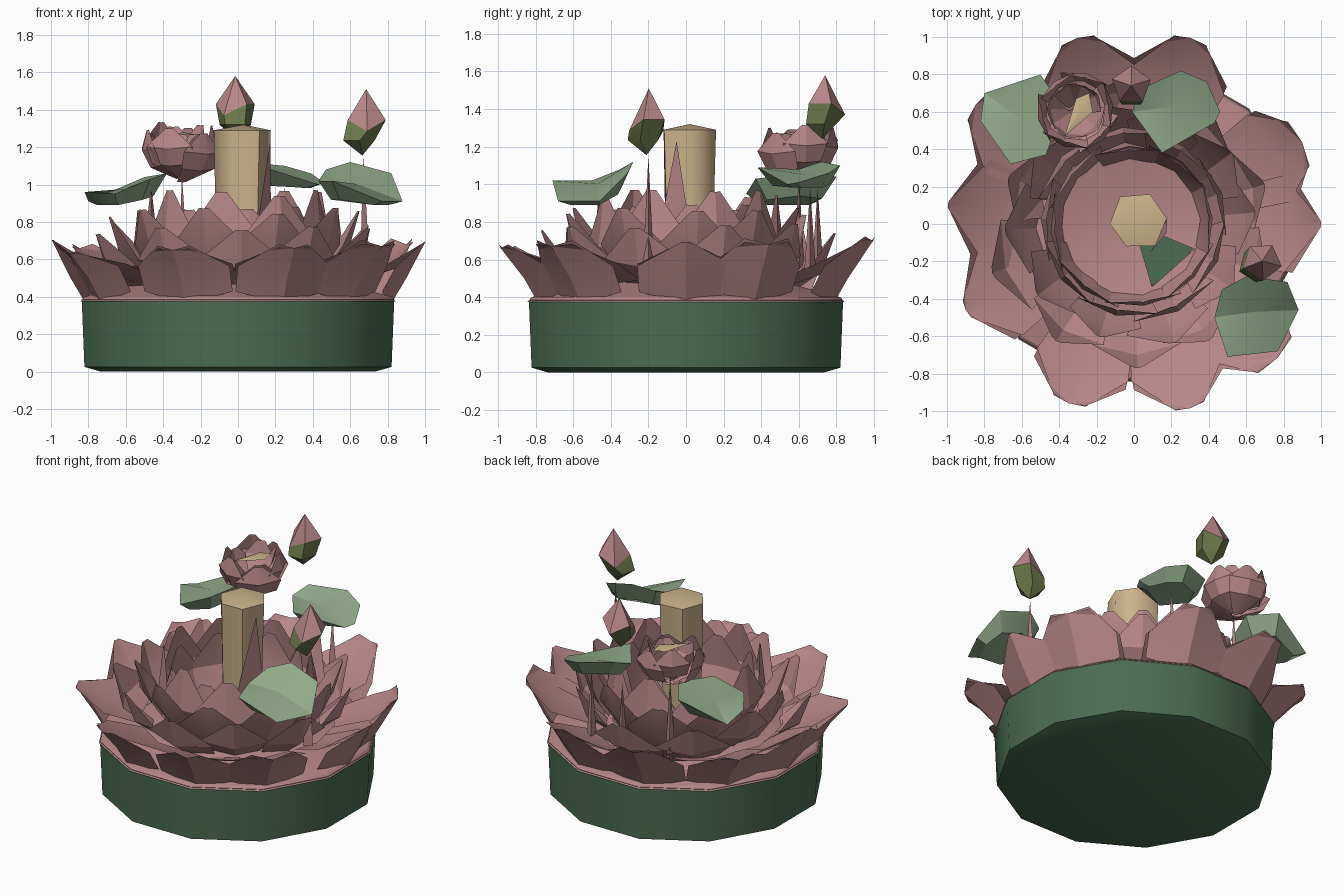
import bpy, bmesh, random
from math import cos, sin, pi, radians
from mathutils import Vector

random.seed(4)
if "Cube" in bpy.data.objects:
    bpy.data.objects.remove(bpy.data.objects["Cube"])


def material(name, r, g, b):
    m = bpy.data.materials.new(name)
    m.use_nodes = True
    m.diffuse_color = (r, g, b, 1)
    m.node_tree.nodes["Principled BSDF"].inputs["Base Color"].default_value = (r, g, b, 1)
    return m


PINK = material("dusty pink", .47, .24, .245)
GREEN = material("deep green", .07, .15, .085)
LEAF = material("pale leaf green", .28, .40, .25)
OLIVE = material("olive", .15, .19, .07)
TAN = material("tan wax", .60, .45, .26)


def build(name, bm, mats, smooth=25):
    me = bpy.data.meshes.new(name)
    bm.to_mesh(me)
    bm.free()
    ob = bpy.data.objects.new(name, me)
    bpy.context.collection.objects.link(ob)
    for m in mats:
        me.materials.append(m)
    bpy.ops.object.select_all(action='DESELECT')
    ob.select_set(True)
    bpy.context.view_layer.objects.active = ob
    bpy.ops.object.shade_smooth_by_angle(angle=radians(smooth))


def ring(bm, n, r, z, centre=(0, 0), turn=0.0, drift=0.0):
    """Ring of vertices; drift jitters the radius."""
    out = []
    for i in range(n):
        a = turn + 2 * pi * i / n
        k = r * (1 + random.uniform(-drift, drift))
        out.append(bm.verts.new((centre[0] + k * cos(a), centre[1] + k * sin(a), z)))
    return out


def bridge(bm, low, high, mat=0):
    n = len(low)
    for i in range(n):
        j = (i + 1) % n
        bm.faces.new((low[i], low[j], high[j], high[i])).material_index = mat


def fan(bm, loop, point, mat=0):
    tip = bm.verts.new(point)
    for i in range(len(loop)):
        bm.faces.new((loop[i], loop[(i + 1) % len(loop)], tip)).material_index = mat


def petal(bm, angle, sections, cup, lift, centre=(0, 0)):
    """Folded sheet through (radius, height, half width) sections."""
    out, side = Vector((cos(angle), sin(angle), 0)), Vector((-sin(angle), cos(angle), 0))
    base = Vector((*centre, 0))
    rows = []
    for r, z, w in sections:
        row = []
        for s in (-1, 0, 1):
            e = abs(s) * w
            p = base + out * (r - cup * e) + side * s * w + Vector((0, 0, z + lift * e))
            row.append(bm.verts.new(p))
        rows.append(row)
    for a, b in zip(rows, rows[1:]):
        for i in (0, 1):
            bm.faces.new((a[i], a[i + 1], b[i + 1], b[i]))


def petal_ring(name, n, turn, sections, jitter, cup=.3, lift=.1, centre=(0, 0)):
    bm = bmesh.new()
    for i in range(n):
        k = random.uniform(-jitter, jitter)
        spread = [(r * (1 + k), z - k * .5, w * (1 + 2 * k)) for r, z, w in sections]
        a = turn + 2 * pi * i / n + random.uniform(-jitter, jitter)
        petal(bm, a, spread, cup, lift, centre)
    build(name, bm, [PINK])


# Drum base
bm = bmesh.new()
levels = [ring(bm, 12, r, z, turn=pi / 12) for r, z in ((.76, 0), (.85, .025), (.865, .385))]
bridge(bm, levels[0], levels[1])
bridge(bm, levels[1], levels[2])
bm.faces.new(levels[0][::-1])
bm.faces.new(levels[2])
build("base", bm, [GREEN], 35)

# Pink collar under the petals
bm = bmesh.new()
levels = [ring(bm, 12, r, z, turn=pi / 12) for r, z in ((.872, .375), (.85, .40), (.46, .50))]
bridge(bm, levels[0], levels[1])
bridge(bm, levels[1], levels[2])
build("petal_collar", bm, [PINK])

# Outer petals, each with an underside and a flatter upper side:
# direction, reach, tip height, tip half width
bm = bmesh.new()
for deg, reach, top, tip in ((0, 1.0, .69, .02), (26, 1.0, .68, .13), (73, 1.04, .7, .09),
                             (107, 1.04, .7, .09), (143, 1.06, .66, .09), (174, 1.0, .7, .02),
                             (207, 1.01, .63, .05), (250, 1.02, .65, .09),
                             (287, 1.03, .66, .08), (317, 1.05, .67, .13)):
    end = (reach, top, tip)
    petal(bm, radians(deg), ((.82, .365, .25), (.90, .50, .26), end), .2, .25)
    petal(bm, radians(deg), ((.60, .47, .20), (.84, .55, .26), end), .15, .1)
build("outer_petals", bm, [PINK])

# Standing petal rings
petal_ring("middle_petals", 10, .3,
           ((.5, .42, .14), (.69, .56, .23), (.76, .76, .03)), .06, .25, .15)
petal_ring("upper_petals", 10, .05,
           ((.44, .42, .14), (.60, .64, .22), (.66, .85, .03)), .05, .25, .1)
petal_ring("inner_petals", 9, .3,
           ((.37, .42, .13), (.51, .68, .23), (.48, .95, .03)), .04, .25, .05)
petal_ring("heart_petals", 8, .1,
           ((.34, .42, .14), (.43, .66, .20), (.41, .88, .03)), .04, .2, .05)

# Bowl floor with one open wedge
bm = bmesh.new()
turn = radians(-74)
a = ring(bm, 7, .09, .46, turn=turn)
b = ring(bm, 7, .35, .48, turn=turn)
c = ring(bm, 7, .48, .52, turn=turn)
bridge(bm, a, b)
bridge(bm, b, c)
bm.faces.ensure_lookup_table()
bm.faces.remove(bm.faces[0])
build("bowl_floor", bm, [PINK])

# Central pillar
bm = bmesh.new()
spot = (.02, .015)
a = ring(bm, 6, .13, .38, spot, .1)
b = ring(bm, 6, .155, 1.29, spot, .1, .05)
bridge(bm, a, b)
fan(bm, b, (.03, .02, 1.32))
bm.faces.new(a[::-1])
build("pillar", bm, [TAN], 62)

# Slender petal against the pillar
bm = bmesh.new()
bm.faces.new([bm.verts.new(p) for p in ((.09, -.15, .7), (.178, .03, .7), (.172, -.05, 1.23))])
build("pillar_petal", bm, [PINK])


# Buds with olive cups, the cup leaning away from the tip
def bud(name, x, y, z, height, lean, turn):
    bm = bmesh.new()
    foot = ring(bm, 5, .088, z + .08, (x - lean[0], y - lean[1]), turn)
    rim = ring(bm, 5, .105, z + .16, (x + lean[0], y + lean[1]), turn, .05)
    for i, v in enumerate(rim):
        v.co.z += .03 * (-1) ** i
    fan(bm, foot[::-1], (x, y, z), 1)
    bridge(bm, foot, rim, 1)
    fan(bm, rim, (x + lean[0], y + lean[1], z + height))
    build(name, bm, [PINK, OLIVE])


bud("back_bud", -.015, .725, 1.24, .34, (0, .015), .3)
bud("side_bud", .665, -.21, 1.155, .355, (.02, .012), 1.0)

# Spiky stems
for name, x, y, top in (("side_stem", .67, -.2, 1.15), ("back_stem", -.01, .7, .98),
                        ("flower_stem", -.3, .6, 1.05), ("leaf_stem", .25, .66, .98)):
    bm = bmesh.new()
    fan(bm, ring(bm, 3, .035, .55, (x, y)), (x, y, top))
    build(name, bm, [PINK])

# Small raised flower
spot = (-.31, .61)
petal_ring("small_flower_outer", 6, .2,
           ((.02, 1.04, .03), (.16, 1.10, .11), (.205, 1.19, .13), (.18, 1.30, .02)),
           .08, .25, .1, spot)
petal_ring("small_flower_inner", 5, .6,
           ((.03, 1.08, .04), (.13, 1.20, .10), (.15, 1.29, .03)),
           .06, .25, .1, spot)
bm = bmesh.new()
corners = ((-.37, .47), (-.22, .60), (-.24, .70), (-.31, .67))
fan(bm, [bm.verts.new((x, y, 1.265)) for x, y in corners], (-.29, .6, 1.28))
build("small_flower_centre", bm, [TAN])


# Tilted shallow leaf cups
def leaf(name, outline, depth):
    bm = bmesh.new()
    rim = [bm.verts.new(p) for p in outline]
    mid = sum((v.co for v in rim), Vector()) / len(rim)
    low = min(v.co.z for v in rim)
    under = []
    for v in rim:
        p = mid.lerp(v.co, .68)
        under.append(bm.verts.new((p.x, p.y, max(low - depth * .2, p.z - depth))))
    bridge(bm, under, rim)
    bm.faces.new(under[::-1])
    fan(bm, rim, mid - Vector((0, 0, .015)))
    bmesh.ops.recalc_face_normals(bm, faces=bm.faces)
    build(name, bm, [LEAF])


leaf("left_back_leaf", ((-.82, .55, .96), (-.80, .70, .91), (-.50, .80, 1.04),
                        (-.38, .62, 1.06), (-.47, .37, 1.03), (-.66, .32, .95)), .1)
leaf("back_leaf", ((-.01, .60, 1.08), (.15, .38, 1.09), (.43, .54, 1.0),
                   (.46, .60, 1.01), (.39, .76, 1.06), (.25, .82, 1.10), (.03, .72, 1.12)), .09)
leaf("front_leaf", ((.43, -.50, 1.02), (.47, -.35, 1.08), (.60, -.28, 1.12),
                    (.82, -.31, 1.06), (.88, -.46, .91), (.77, -.68, .91), (.50, -.71, 1.02)), .1)
